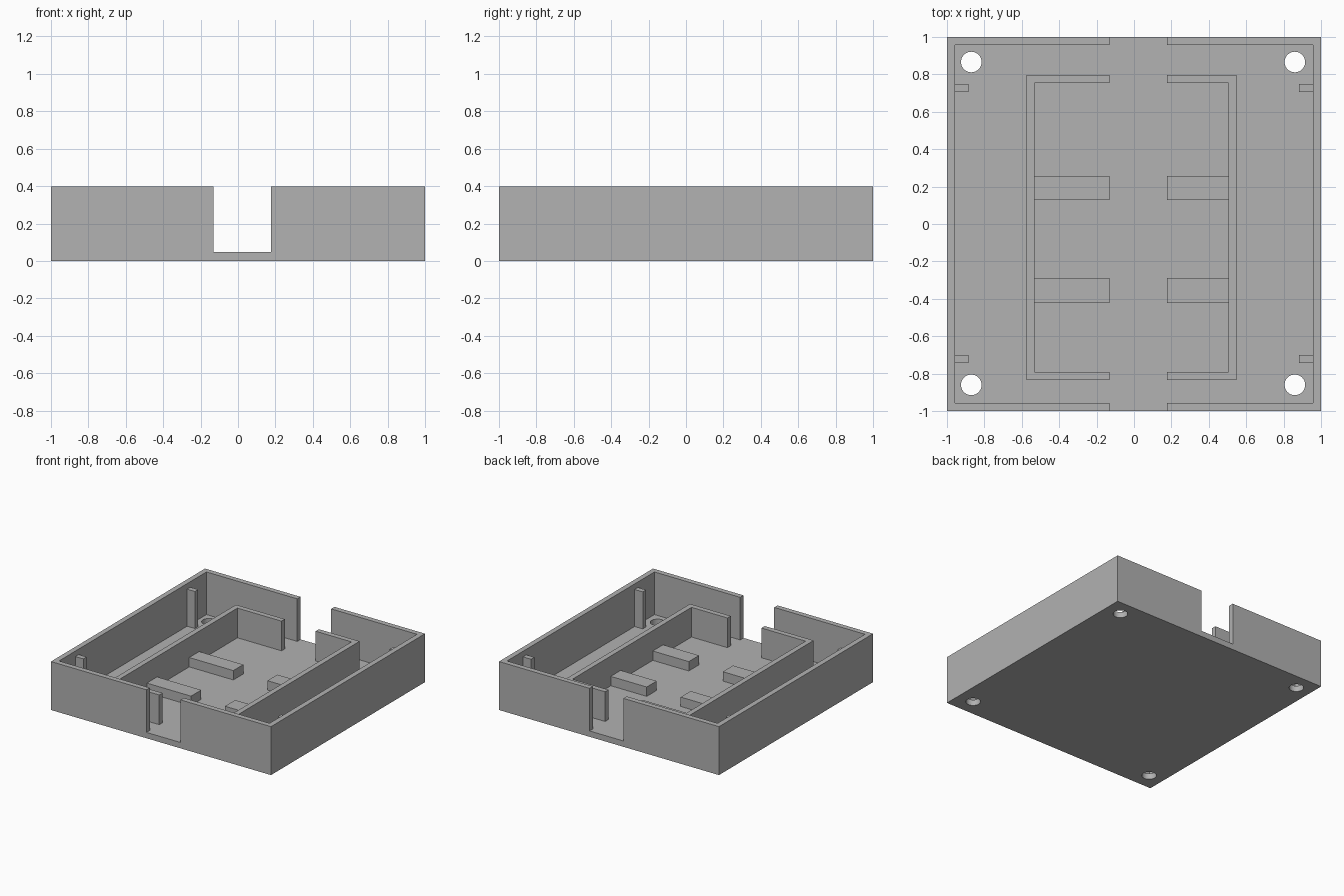
import bpy
import bmesh
import math
from mathutils import Matrix

if "Cube" in bpy.data.objects:
    bpy.data.objects.remove(bpy.data.objects["Cube"], do_unlink=True)

GREY = (0.445, 0.445, 0.445, 1.0)
grey = bpy.data.materials.new("plain grey")
grey.use_nodes = True
grey.diffuse_color = GREY
grey.node_tree.nodes["Principled BSDF"].inputs["Base Color"].default_value = GREY

FLOOR, RIM, INNER_TOP = 0.048, 0.398, 0.292
BLOCK_TOP, POST_TOP = 0.125, 0.352
SLOT_L, SLOT_R = -0.132, 0.177      # cable slot through front and back
WALL = 0.043


def finish(name, bm):
    bmesh.ops.recalc_face_normals(bm, faces=bm.faces)
    mesh = bpy.data.meshes.new(name)
    bm.to_mesh(mesh)
    bm.free()
    mesh.materials.append(grey)
    obj = bpy.data.objects.new(name, mesh)
    bpy.context.collection.objects.link(obj)
    return obj


def prism(name, outline, z0, z1):
    bm = bmesh.new()
    face = bm.faces.new([bm.verts.new((x, y, z0)) for x, y in outline])
    made = bmesh.ops.extrude_face_region(bm, geom=[face])["geom"]
    top = [v for v in made if isinstance(v, bmesh.types.BMVert)]
    bmesh.ops.translate(bm, verts=top, vec=(0, 0, z1 - z0))
    return finish(name, bm)


def box(name, x0, x1, y0, y1, z0, z1):
    return prism(name, [(x0, y0), (x1, y0), (x1, y1), (x0, y1)], z0, z1)


def cross_cutter(x0, x1, y0, y1, z0, z1):
    # Cavity outline with the slot running out past both ends
    a, b, far = SLOT_L, SLOT_R, 1.2
    outline = [(x0, y0), (a, y0), (a, -far), (b, -far), (b, y0), (x1, y0),
               (x1, y1), (b, y1), (b, far), (a, far), (a, y1), (x0, y1)]
    return prism("cavity_cutter", outline, z0, z1)


def carve(obj, cutter):
    cutter.hide_render = True
    mod = obj.modifiers.new("cut", "BOOLEAN")
    mod.operation = "DIFFERENCE"
    mod.solver = "EXACT"
    mod.object = cutter
    bpy.ops.object.select_all(action="DESELECT")
    bpy.context.view_layer.objects.active = obj
    obj.select_set(True)
    bpy.ops.object.modifier_apply(modifier=mod.name)
    bpy.data.objects.remove(cutter, do_unlink=True)


# Outer tray with open slots
tray = box("tray", -1, 1, -1, 1, 0, RIM)
inside = 1 - WALL
carve(tray, cross_cutter(-inside, inside, -inside, inside, FLOOR, 1))

# Screw holes in the four corners
bm = bmesh.new()
for x in (-0.87, 0.86):
    for y in (-0.86, 0.866):
        bmesh.ops.create_cone(bm, cap_ends=True, segments=48, radius1=0.055,
                              radius2=0.055, depth=0.4,
                              matrix=Matrix.Translation((x, y, 0)))
carve(tray, finish("hole_cutter", bm))
bpy.ops.object.shade_smooth_by_angle(angle=math.radians(30))

# Lower inner wall, split by the same slot
X0, X1, Y0, Y1 = -0.576, 0.547, -0.834, 0.797
inner_wall = box("inner_wall", X0, X1, Y0, Y1, FLOOR, INNER_TOP)
carve(inner_wall, cross_cutter(X0 + WALL, X1 - WALL, Y0 + WALL, Y1 - WALL, -1, 1))

# Support blocks between the inner wall and the slot
for row, y0, y1 in (("front", -0.422, -0.289), ("back", 0.128, 0.257)):
    box(row + "_right_block", X0 + WALL, SLOT_L, y0, y1, FLOOR, BLOCK_TOP)
    box(row + "_left_block", SLOT_R, X1 - WALL, y0, y1, FLOOR, BLOCK_TOP)

# Slim posts against the side walls
for row, y0, y1 in (("front", -0.743, -0.7), ("back", 0.706, 0.749)):
    box(row + "_right_post", -inside, -0.886, y0, y1, FLOOR, POST_TOP)
    box(row + "_left_post", 0.883, inside, y0, y1, FLOOR, POST_TOP)
